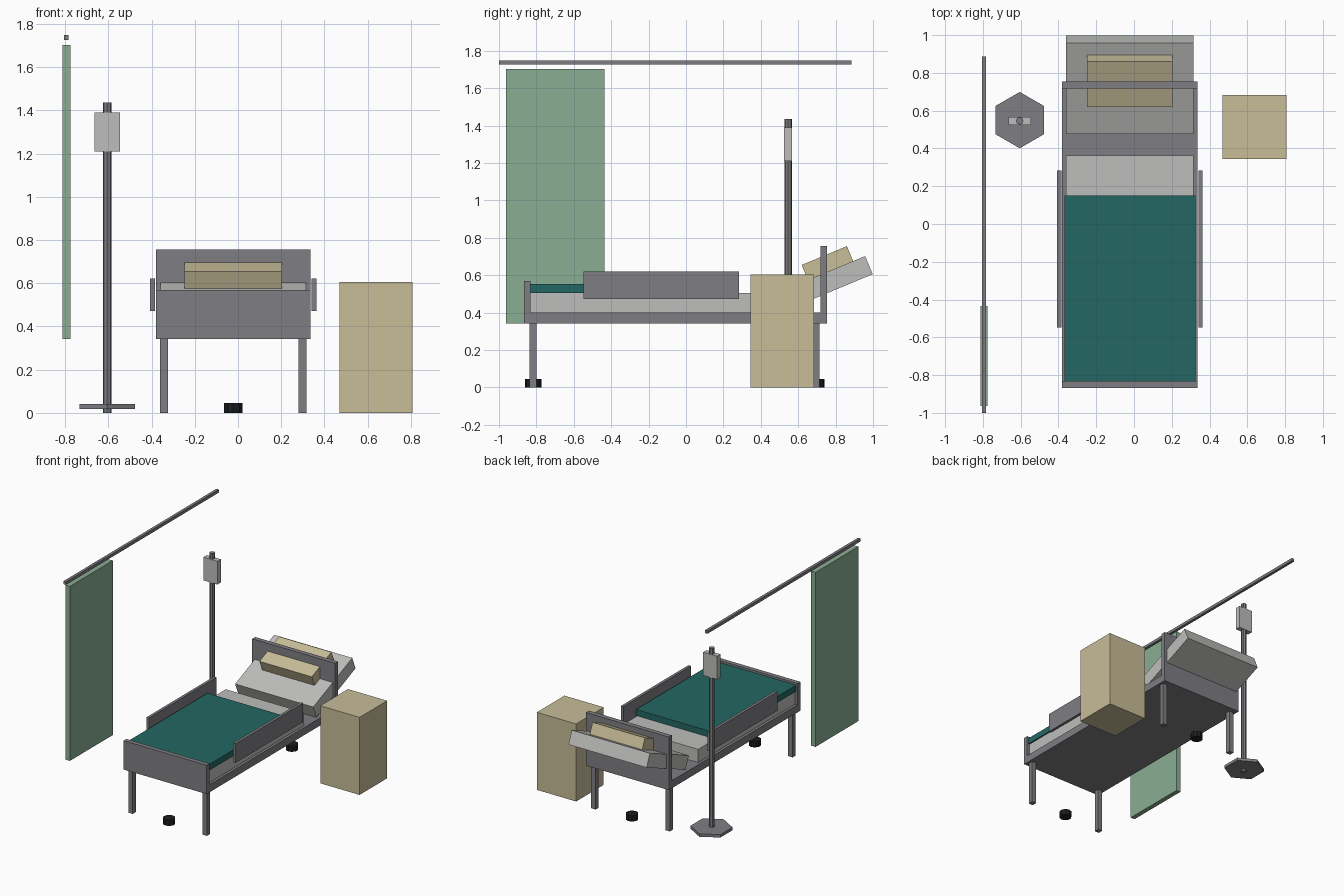
import bpy, math

if "Cube" in bpy.data.objects:
    bpy.data.objects.remove(bpy.data.objects["Cube"])


def material(name, r, g, b):
    """Flat colour given as 0-255 sRGB, stored as linear."""
    def lin(c):
        c /= 255
        return c / 12.92 if c <= 0.04045 else ((c + 0.055) / 1.055) ** 2.4
    m = bpy.data.materials.new(name)
    m.diffuse_color = (lin(r), lin(g), lin(b), 1)
    m.use_nodes = True
    m.node_tree.nodes["Principled BSDF"].inputs["Base Color"].default_value = m.diffuse_color
    return m


METAL = material("grey metal", 127, 127, 132)
LINEN = material("pale linen", 190, 190, 188)
TEAL = material("teal blanket", 36, 103, 99)
BEIGE = material("beige", 200, 189, 153)
GREEN = material("curtain green", 138, 174, 148)
RUBBER = material("black rubber", 28, 28, 30)


def finish(name, mat):
    ob = bpy.context.object
    ob.name = name
    ob.data.materials.append(mat)
    return ob


def box(name, mat, x, y, z):
    """Box from (min, max) ranges."""
    bpy.ops.mesh.primitive_cube_add(size=1, location=[sum(r) / 2 for r in (x, y, z)])
    ob = finish(name, mat)
    ob.scale = [r[1] - r[0] for r in (x, y, z)]
    return ob


def tilted_box(name, mat, x, y, z, length, thick, angle):
    """Box tilted about x, centred at (y, z)."""
    ob = box(name, mat, x, (y - length / 2, y + length / 2), (z - thick / 2, z + thick / 2))
    ob.rotation_euler.x = angle
    return ob


def cylinder(name, mat, x, y, z, radius, sides):
    bpy.ops.mesh.primitive_cylinder_add(vertices=sides, radius=radius, depth=z[1] - z[0],
                                        location=(x, y, sum(z) / 2))
    return finish(name, mat)


BED_X = -0.022          # centre line of the bed
TILT = math.radians(22.6)


def across(half):
    return (BED_X - half, BED_X + half)


# Bed frame and end boards
box("bed_frame", METAL, across(0.358), (-0.867, 0.755), (0.343, 0.402))
box("foot_board", METAL, across(0.358), (-0.867, -0.832), (0.402, 0.568))
box("head_board", METAL, across(0.358), (0.718, 0.755), (0.402, 0.757))

# Legs, casters and side rails
for end, y in (("front", -0.817), ("back", 0.696)):
    for side, s in (("left", -1), ("right", 1)):
        x = BED_X + s * 0.32
        box(f"{end}_{side}_leg", METAL, (x - 0.019, x + 0.019), (y - 0.019, y + 0.019), (0, 0.343))
    cylinder(f"{end}_caster", RUBBER, BED_X, y, (0, 0.045), 0.045, 10)
for side, s in (("left", -1), ("right", 1)):
    x = BED_X + s * 0.374
    box(f"{side}_side_rail", METAL, (x - 0.011, x + 0.011), (-0.548, 0.284), (0.472, 0.621))

# Bedding
box("mattress", LINEN, across(0.337), (-0.832, 0.362), (0.402, 0.505))
box("blanket", TEAL, across(0.347), (-0.831, 0.151), (0.505, 0.553))
tilted_box("backrest", LINEN, across(0.337), 0.738, 0.554, 0.52, 0.105, TILT)
tilted_box("pillow", BEIGE, across(0.226), 0.756, 0.665, 0.262, 0.087, TILT)

# Bedside cabinet
box("cabinet", BEIGE, (0.469, 0.808), (0.344, 0.684), (0, 0.605))

# Drip stand
cylinder("stand_base", METAL, -0.605, 0.55, (0.018, 0.041), 0.149, 6)
cylinder("stand_pole", METAL, -0.605, 0.546, (0, 1.436), 0.02, 8)
box("drip_bag", LINEN, (-0.665, -0.545), (0.525, 0.567), (1.21, 1.391))

# Privacy curtain and its rail
box("curtain", GREEN, (-0.813, -0.776), (-0.963, -0.435), (0.341, 1.702))
box("curtain_rail", METAL, (-0.806, -0.784), (-1.0, 0.886), (1.726, 1.749))
